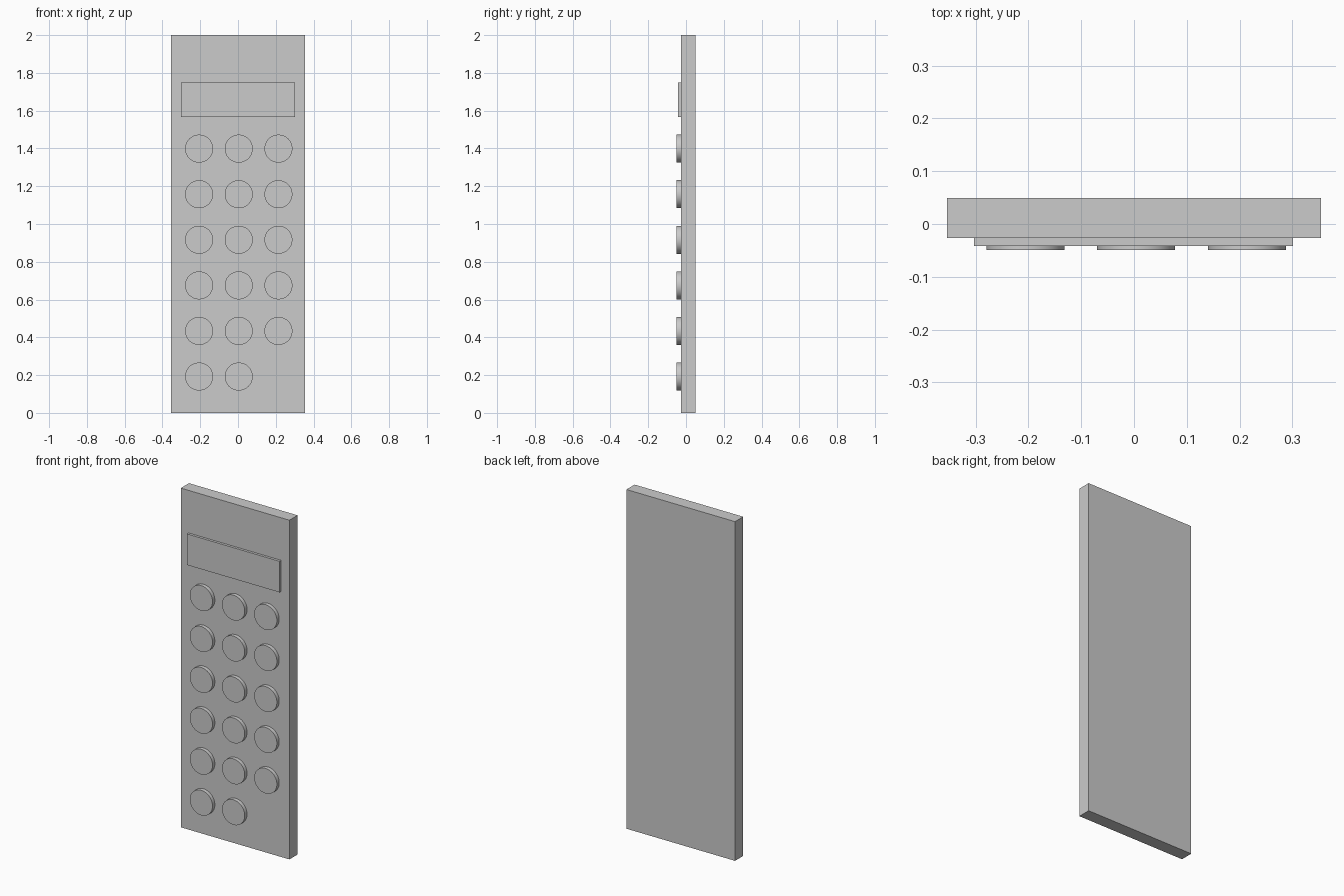
import bpy
from math import pi

if "Cube" in bpy.data.objects:
    bpy.data.objects.remove(bpy.data.objects["Cube"])

FRONT = -0.027  # y of the body's front face


def box(name, x, y, z):
    """Box from (min, max) ranges."""
    bpy.ops.mesh.primitive_cube_add(size=1, location=[sum(r) / 2 for r in (x, y, z)])
    ob = bpy.context.object
    ob.name = name
    ob.scale = [r[1] - r[0] for r in (x, y, z)]
    bpy.ops.object.transform_apply(location=False, rotation=False, scale=True)
    return ob


def button(name, x, z):
    """Round key standing out of the front face."""
    back, front = FRONT + 0.002, -0.049
    bpy.ops.mesh.primitive_cylinder_add(
        vertices=64, radius=0.074, depth=back - front,
        location=(x, (back + front) / 2, z), rotation=(pi / 2, 0, 0))
    bpy.context.object.name = name
    bpy.ops.object.shade_smooth_by_angle()


# Slab body and raised display
box("body", (-0.354, 0.354), (FRONT, 0.049), (0, 2))
box("display", (-0.303, 0.301), (-0.042, FRONT + 0.002), (1.566, 1.749))

# Keypad: six rows of three, the last key of the bottom row left out
for row in range(6):
    for col in range(3):
        if (row, col) != (5, 2):
            button(f"button_{row + 1}_{col + 1}", 0.004 + (col - 1) * 0.21, 1.399 - row * 0.2413)
